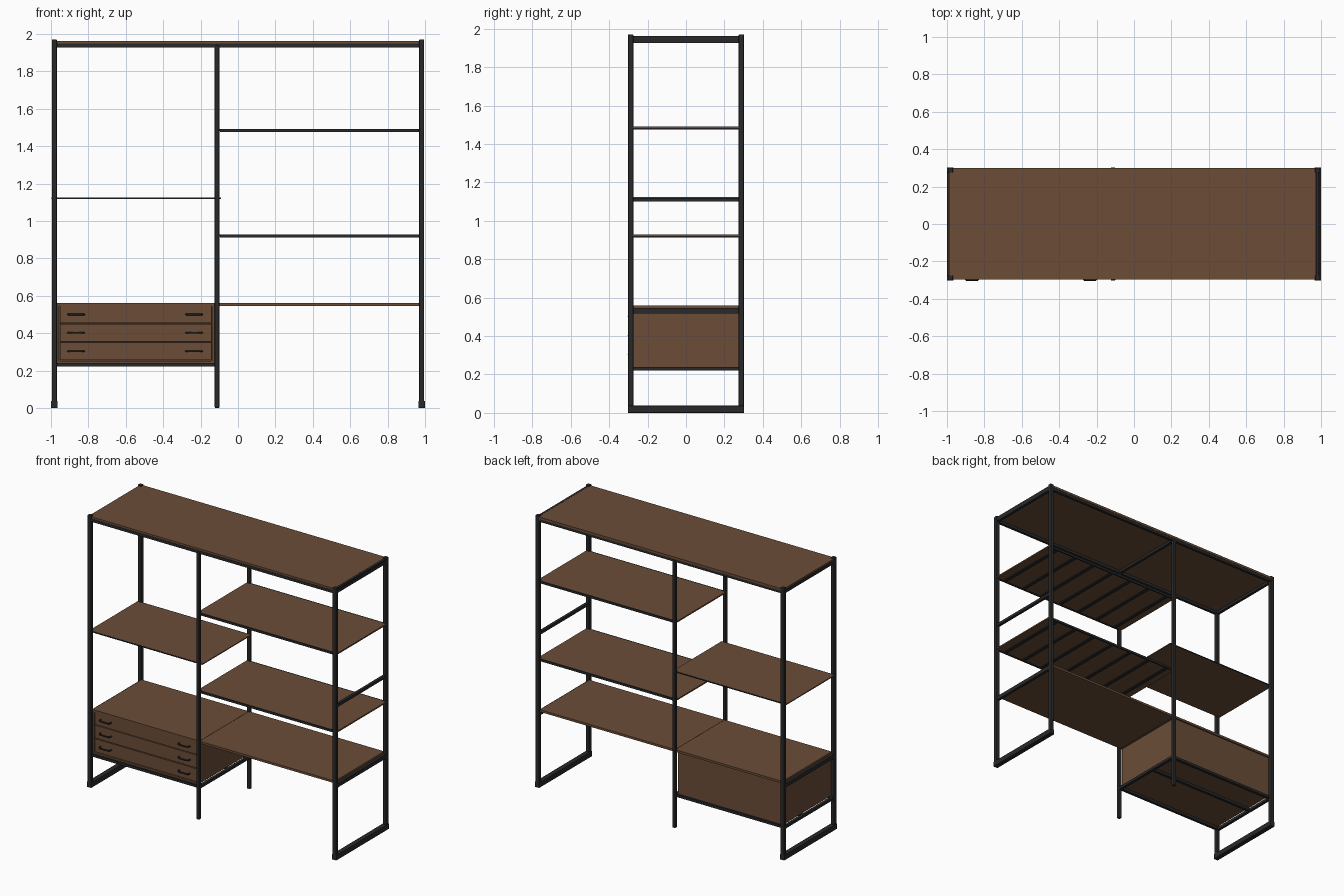
import bpy

cube = bpy.data.objects.get("Cube")
if cube:
    bpy.data.objects.remove(cube, do_unlink=True)


def make_material(name, rgb):
    m = bpy.data.materials.new(name)
    m.use_nodes = True
    m.diffuse_color = (*rgb, 1)
    m.node_tree.nodes["Principled BSDF"].inputs["Base Color"].default_value = (*rgb, 1)
    return m


WOOD = make_material("walnut brown", (0.145, 0.073, 0.038))
STEEL = make_material("black steel", (0.022, 0.022, 0.023))


def box(name, x, y, z, mat, bevel=0):
    """Box given by its (min, max) extent on each axis."""
    bpy.ops.mesh.primitive_cube_add(size=1, location=[sum(a) / 2 for a in (x, y, z)])
    o = bpy.context.object
    o.name = name
    o.scale = [a[1] - a[0] for a in (x, y, z)]
    bpy.ops.object.transform_apply(location=False, rotation=False, scale=True)
    o.data.materials.append(mat)
    if bevel:
        mod = o.modifiers.new("soft edges", "BEVEL")
        mod.width = bevel
        mod.segments = 2
    return o


def around(c, half):
    return (c - half, c + half)


POST_X = 0.982      # end post centre
POST_Y = 0.288
MID_X = -0.112      # middle post centre
HALF = 0.0135

# End frames: posts, floor bars and top rails
for side, sx in (("right", -1), ("left", 1)):
    x = sx * POST_X
    for end, sy in (("front", -1), ("back", 1)):
        box(f"{side}_{end}_post", around(x, HALF), around(sy * POST_Y, HALF),
            (0.02, 1.97), STEEL, 0.003)
    box(f"{side}_floor_bar", around(x, 0.018), (-0.303, 0.303), (0, 0.038), STEEL, 0.003)
    box(f"{side}_top_rail", around(x, 0.01), (-0.28, 0.28), (1.927, 1.95), STEEL)
    box(f"{side}_desk_rail", around(x, 0.01), (-0.28, 0.28), (0.517, 0.545), STEEL)

# Middle posts and their top cross rail
for end, sy in (("front", -1), ("back", 1)):
    box(f"middle_{end}_post", around(MID_X, 0.0125), around(sy * 0.29, 0.0125),
        (0, 1.94), STEEL, 0.005)
    box(f"top_{end}_rail", (-0.975, 0.975), around(sy * 0.288, 0.01), (1.927, 1.948), STEEL)
box("middle_top_rail", around(MID_X, 0.01), (-0.28, 0.28), (1.927, 1.946), STEEL)
box("left_side_brace", around(POST_X, 0.01), (-0.28, 0.28), (1.1, 1.12), STEEL)

# Top board and desk boards
box("top_board", (-0.99, 0.974), (-0.296, 0.3), (1.946, 1.962), WOOD)
box("top_left_edge", (0.975, 0.99), (-0.28, 0.28), (1.946, 1.962), STEEL)
box("desk_board", (MID_X + 0.001, 0.972), (-0.28, 0.285), (0.544, 0.56), WOOD)
box("cabinet_top_board", (-0.972, MID_X - 0.001), (-0.28, 0.285), (0.544, 0.56), WOOD)

# Slatted shelves on the wide bay
SLATS = 7
for label, z in (("upper", 1.486), ("lower", 0.922)):
    box(f"{label}_shelf_board", (-0.125, 0.993), (-0.276, 0.276), (z - 0.004, z + 0.006), WOOD)
    for end, sy in (("front", -1), ("back", 1)):
        box(f"{label}_shelf_{end}_rail", (-0.095, 0.968), around(sy * 0.281, 0.005),
            (z - 0.01, z + 0.006), STEEL)
    for i in range(SLATS):
        x = -0.06 + i * 0.98 / (SLATS - 1)
        box(f"{label}_shelf_slat", around(x, 0.012), (-0.276, 0.276), (z - 0.01, z - 0.004), STEEL)

# Thin shelf on the narrow bay
box("thin_shelf_board", (-0.998, -0.09), (-0.274, 0.274), (1.117, 1.124), WOOD)
for end, sy in (("front", -1), ("back", 1)):
    box(f"thin_shelf_{end}_edge", (-0.998, -0.09), around(sy * 0.277, 0.003),
        (1.117, 1.1235), STEEL)

# Drawer cabinet with its rim
CAB_X = (-0.968, -0.126)
box("cabinet_body", CAB_X, (-0.262, 0.274), (0.24, 0.544), WOOD)
for x in ((CAB_X[0], CAB_X[0] + 0.012), (CAB_X[1] - 0.012, CAB_X[1])):
    box("cabinet_side_rim", x, (-0.277, -0.262), (0.24, 0.544), WOOD)
box("cabinet_bottom_rim", CAB_X, (-0.277, -0.262), (0.24, 0.252), WOOD)
box("drawer_gap_backing", (-0.955, -0.139), (-0.264, -0.262), (0.253, 0.543), STEEL)

# Steel rails under the cabinet
for name, y in (("front", -0.277), ("back", 0.277), ("centre", 0.06)):
    box(f"cabinet_{name}_rail", (-0.97, -0.11), around(y, 0.011), (0.222, 0.24), STEEL)
for x in (-POST_X, MID_X):
    box("cabinet_side_rail", around(x, 0.01), (-0.28, 0.28), (0.22, 0.24), STEEL)


def handle(x, z):
    """Bent bar pull."""
    c = bpy.data.curves.new("drawer_handle", "CURVE")
    c.dimensions = "3D"
    c.bevel_depth = 0.005
    c.bevel_resolution = 2
    s = c.splines.new("POLY")
    path = [(-0.043, -0.27), (-0.041, -0.29), (-0.03, -0.299),
            (0.03, -0.299), (0.041, -0.29), (0.043, -0.27)]
    s.points.add(len(path) - 1)
    for p, (dx, y) in zip(s.points, path):
        p.co = (x + dx, y, z, 1)
    s.use_smooth = True
    c.materials.append(STEEL)
    bpy.context.collection.objects.link(bpy.data.objects.new("drawer_handle", c))


# Drawer fronts and handles
for z in (0.303, 0.402, 0.5):
    box("drawer_front", (-0.953, -0.141), (-0.274, -0.264), around(z, 0.0465), WOOD)
    for x in (-0.866, -0.235):
        handle(x, z)
